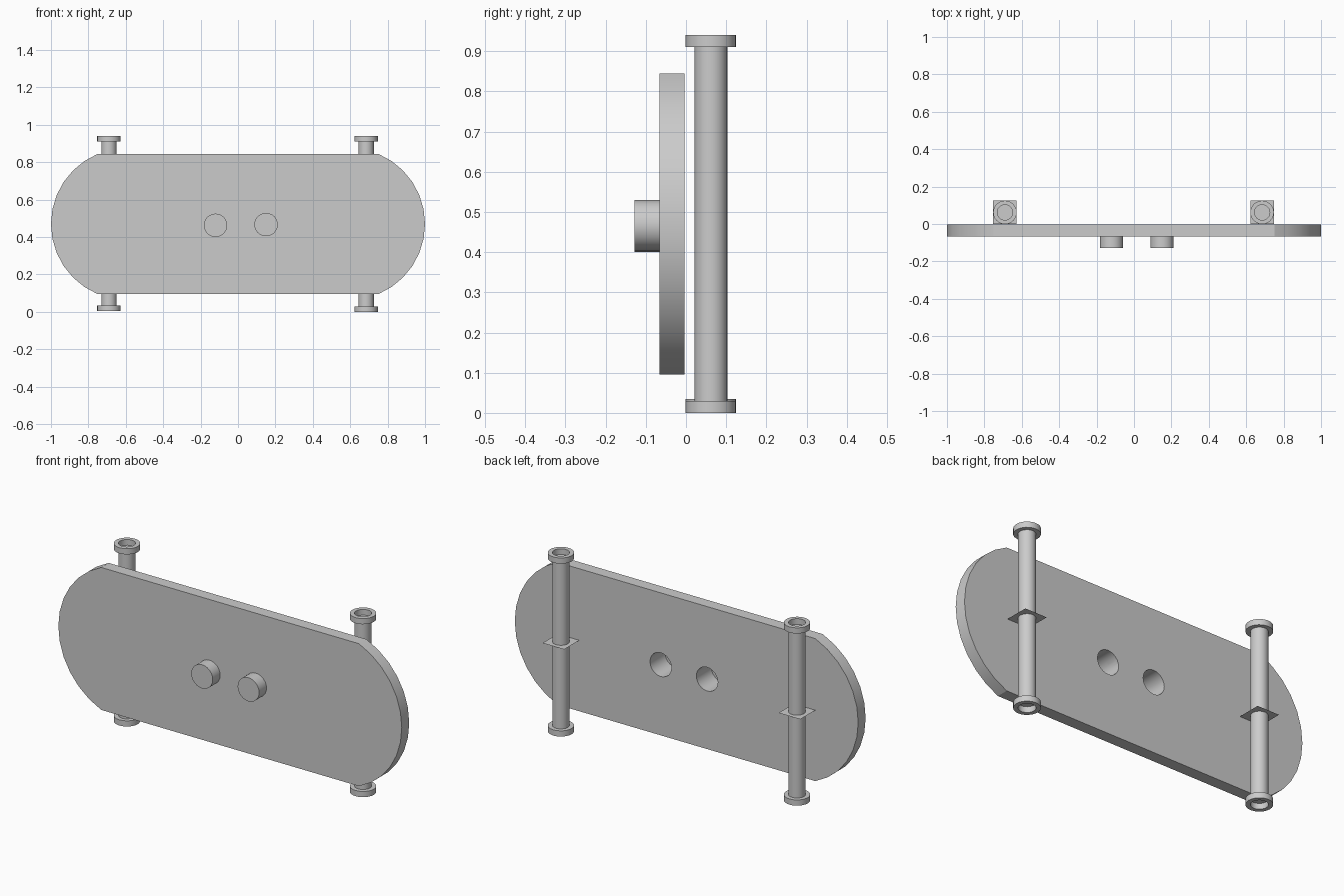
import bpy, bmesh, math
from mathutils import Matrix

if "Cube" in bpy.data.objects:
    bpy.data.objects.remove(bpy.data.objects["Cube"])

SIDES = 24


def finish(name, bm):
    bmesh.ops.recalc_face_normals(bm, faces=bm.faces[:])
    mesh = bpy.data.meshes.new(name)
    bm.to_mesh(mesh)
    bm.free()
    ob = bpy.data.objects.new(name, mesh)
    bpy.context.collection.objects.link(ob)
    return ob


def activate(ob):
    bpy.ops.object.select_all(action='DESELECT')
    ob.select_set(True)
    bpy.context.view_layer.objects.active = ob


def smooth(ob):
    activate(ob)
    bpy.ops.object.shade_smooth_by_angle(angle=math.radians(20))


def lathe(name, profile, matrix, closed=False):
    """Revolve (radius, height) points around local z."""
    bm = bmesh.new()
    vs = [bm.verts.new((r, 0, h)) for r, h in profile]
    n = len(vs)
    es = [bm.edges.new((vs[i], vs[(i + 1) % n])) for i in range(n if closed else n - 1)]
    bmesh.ops.spin(bm, geom=vs + es, cent=(0, 0, 0), axis=(0, 0, 1),
                   angle=math.tau, steps=SIDES)
    bmesh.ops.remove_doubles(bm, verts=bm.verts[:], dist=1e-5)
    bm.transform(matrix)
    return finish(name, bm)


# Board: straight top and bottom with arc ends
Y_FRONT, Y_BACK, Z_MID, HALF_H = -0.066, -0.004, 0.47, 0.375
R = (HALF_H ** 2 + 0.25 ** 2) / 0.5
half = math.asin(HALF_H / R)
arc = [(1 - R + R * math.cos(a), R * math.sin(a))
       for a in (-half + 2 * half * i / 12 for i in range(13))]
outline = arc + [(-x, -z) for x, z in arc]
bm = bmesh.new()
face = bm.faces.new([bm.verts.new((x, Y_FRONT, Z_MID + z)) for x, z in outline])
ext = bmesh.ops.extrude_face_region(bm, geom=[face])["geom"]
bmesh.ops.translate(bm, vec=(0, Y_BACK - Y_FRONT, 0),
                    verts=[g for g in ext if isinstance(g, bmesh.types.BMVert)])
board = finish("board", bm)

# Hollow knobs: front cups, with matching round holes through the board
KR = 0.0625
for i, (x, z) in enumerate([(-0.12, 0.463), (0.15, 0.467)]):
    m = Matrix.Translation((x, 0, z)) @ Matrix.Rotation(math.radians(-90), 4, 'X')
    cutter = lathe("hole_cutter", [(0, -0.1), (KR, -0.1), (KR, 0.05), (0, 0.05)], m)
    cutter.hide_render = True
    activate(board)
    mod = board.modifiers.new("hole", 'BOOLEAN')
    mod.operation, mod.solver, mod.object = 'DIFFERENCE', 'EXACT', cutter
    bpy.ops.object.modifier_apply(modifier=mod.name)
    bpy.data.objects.remove(cutter)
    smooth(lathe(f"knob_{i + 1}", [(0, -0.128), (KR, -0.128), (KR, Y_FRONT)], m))
smooth(board)

# Vertical pipes behind the board, each with end flanges and a middle plate
PR, FR, FH, TOP, PY = 0.041, 0.063, 0.03, 0.94, 0.062
for side, x, z0 in (("left", -0.69, 0.004), ("right", 0.685, 0.0)):
    m = Matrix.Translation((x, PY, 0))
    smooth(lathe(f"{side}_pipe", [(0, z0 + FH), (PR, z0 + FH), (PR, TOP - FH), (0, TOP - FH)], m))
    for end, z in (("bottom", z0), ("top", TOP - FH)):
        ring = [(PR, z), (FR, z), (FR, z + FH), (PR, z + FH)]
        smooth(lathe(f"{side}_{end}_flange", ring, m, closed=True))
    # thin square plate with a round opening for the pipe
    bm = bmesh.new()
    inner, outer = [], []
    for k in range(SIDES):
        a = math.tau * k / SIDES
        c, s = math.cos(a), math.sin(a)
        q = FR / max(abs(c), abs(s))
        inner.append(bm.verts.new((x + PR * c, PY + PR * s, Z_MID)))
        outer.append(bm.verts.new((x + q * c, PY + q * s, Z_MID)))
    for k in range(SIDES):
        j = (k + 1) % SIDES
        bm.faces.new((inner[k], outer[k], outer[j], inner[j]))
    finish(f"{side}_plate", bm)
